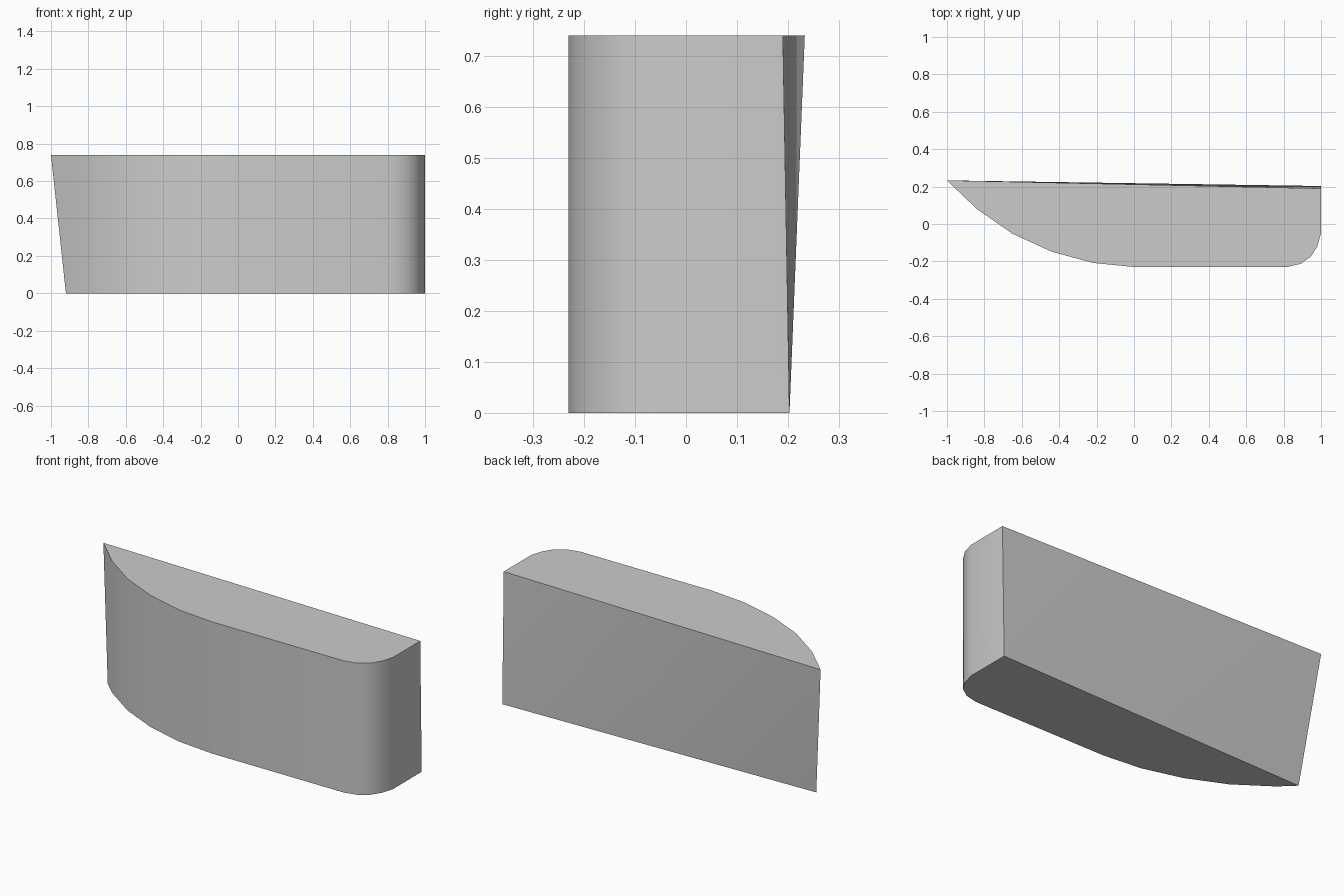
import bpy
import bmesh

cube = bpy.data.objects.get("Cube")
if cube:
    bpy.data.objects.remove(cube, do_unlink=True)

HEIGHT = 0.74

# Single grey material
grey = bpy.data.materials.new("plain grey")
grey.use_nodes = True
colour = (0.6, 0.6, 0.6, 1)
grey.diffuse_color = colour
grey.node_tree.nodes["Principled BSDF"].inputs["Base Color"].default_value = colour

# Bowed front profile, from beside the pointed end round to the square end
front = [(-0.84, 0.08), (-0.65, -0.052), (-0.44, -0.148), (-0.22, -0.208),
         (0.0, -0.23), (0.82, -0.23), (0.89, -0.213), (0.945, -0.175),
         (0.98, -0.12), (1.0, -0.05)]
# The point rakes outward and the back leans, so their corners differ by level
bottom_outline = [(-0.92, 0.157)] + front + [(1.0, 0.203)]
top_outline = [(-1.0, 0.233)] + front + [(1.0, 0.19)]

bm = bmesh.new()
bottom = [bm.verts.new((x, y, 0)) for x, y in bottom_outline]
top = [bm.verts.new((x, y, HEIGHT)) for x, y in top_outline]

# Caps and bowed side wall
bm.faces.new(top)
bm.faces.new(bottom[::-1])
for i in range(len(top) - 1):
    bm.faces.new((bottom[i], bottom[i + 1], top[i + 1], top[i]))

# Slightly twisted back panel, split from the square foot to the raked tip
bm.faces.new((bottom[-1], top[0], top[-1]))
bm.faces.new((bottom[-1], bottom[0], top[0]))
bmesh.ops.recalc_face_normals(bm, faces=bm.faces)

mesh = bpy.data.meshes.new("wedge_block")
bm.to_mesh(mesh)
bm.free()
mesh.materials.append(grey)
block = bpy.data.objects.new("wedge_block", mesh)
bpy.context.collection.objects.link(block)

# Smooth the curved wall, keep the rims sharp
bpy.ops.object.select_all(action="DESELECT")
block.select_set(True)
bpy.context.view_layer.objects.active = block
bpy.ops.object.shade_smooth_by_angle(angle=0.52)
